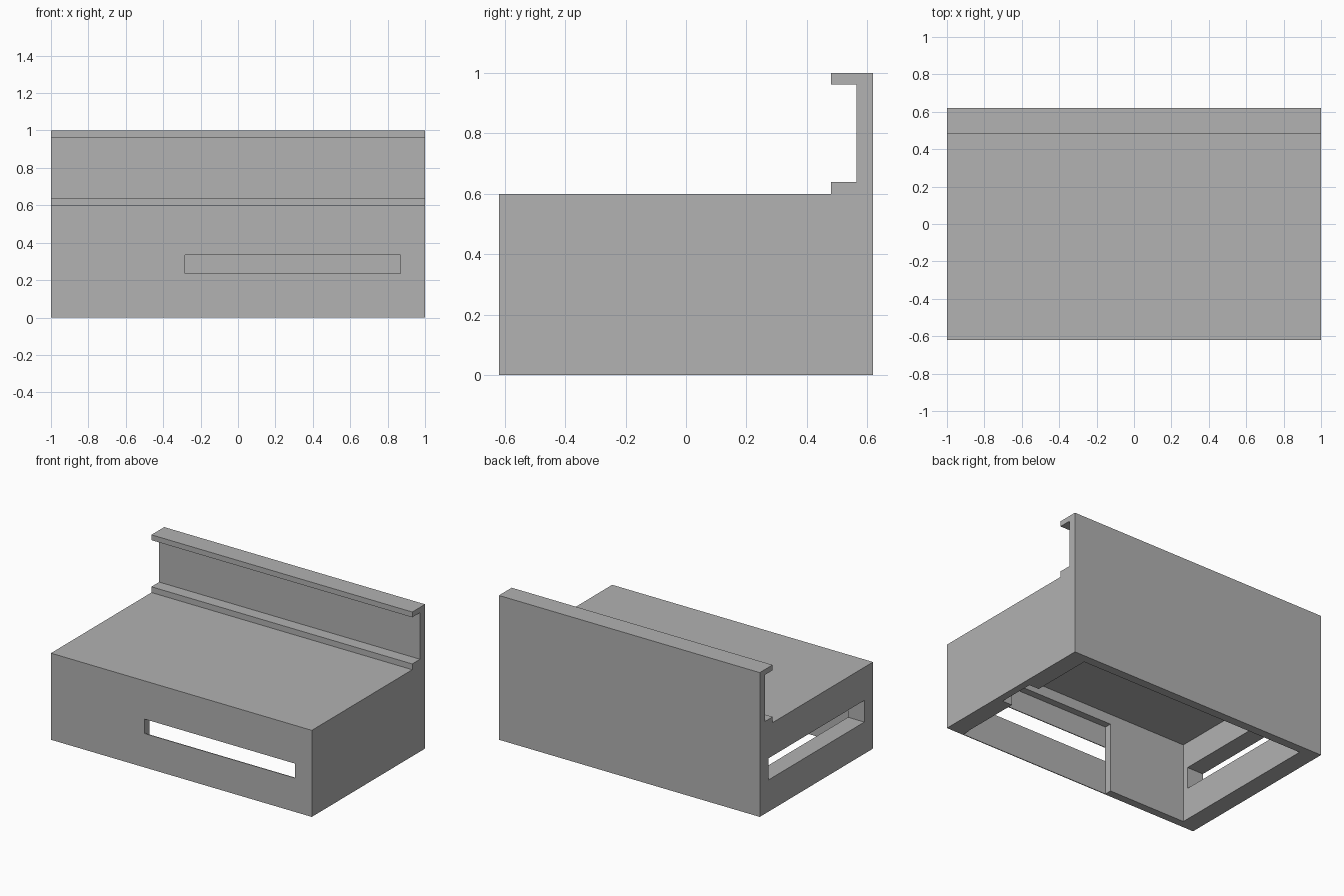
import bpy
import bmesh

cube = bpy.data.objects.get("Cube")
if cube:
    bpy.data.objects.remove(cube, do_unlink=True)

grey = bpy.data.materials.new("plain_grey")
grey.use_nodes = True
colour = (0.445, 0.445, 0.445, 1)
grey.diffuse_color = colour
grey.node_tree.nodes["Principled BSDF"].inputs["Base Color"].default_value = colour


def extrude_profile(name, profile, x0, x1):
    """Extrude a closed (y, z) outline along x."""
    bm = bmesh.new()
    face = bm.faces.new([bm.verts.new((x0, y, z)) for y, z in profile])
    moved = bmesh.ops.extrude_face_region(bm, geom=[face])["geom"]
    verts = [v for v in moved if isinstance(v, bmesh.types.BMVert)]
    bmesh.ops.translate(bm, verts=verts, vec=(x1 - x0, 0, 0))
    bmesh.ops.recalc_face_normals(bm, faces=bm.faces)
    mesh = bpy.data.meshes.new(name)
    bm.to_mesh(mesh)
    bm.free()
    mesh.materials.append(grey)
    obj = bpy.data.objects.new(name, mesh)
    bpy.context.collection.objects.link(obj)
    return obj


def cut_box(target, name, xs, ys, zs):
    """Subtract a box given by its x, y and z ranges."""
    outline = [(ys[0], zs[0]), (ys[1], zs[0]), (ys[1], zs[1]), (ys[0], zs[1])]
    cutter = extrude_profile(name, outline, *xs)
    cutter.hide_render = True
    mod = target.modifiers.new(name, "BOOLEAN")
    mod.operation = "DIFFERENCE"
    mod.solver = "EXACT"
    mod.object = cutter
    bpy.context.view_layer.objects.active = target
    bpy.ops.object.modifier_apply(modifier=name)
    bpy.data.objects.remove(cutter, do_unlink=True)


# Box with a channelled back wall
FRONT, BACK, LIP, WALL = -0.62, 0.62, 0.48, 0.565
housing = extrude_profile("housing", [
    (FRONT, 0), (BACK, 0), (BACK, 1), (LIP, 1), (LIP, 0.963),
    (WALL, 0.963), (WALL, 0.64), (LIP, 0.64), (LIP, 0.6), (FRONT, 0.6)], -1, 1)

# Hollow interior, open underneath
cut_box(housing, "interior", (-0.875, 0.875), (-0.565, 0.56), (-0.1, 0.55))
# Thinned front panel and its slot
cut_box(housing, "front_recess", (-0.283, 0.87), (-0.614, -0.5), (-0.1, 0.48))
cut_box(housing, "front_slot", (-0.283, 0.87), (-0.7, -0.5), (0.235, 0.335))
# Long slot through the right wall
cut_box(housing, "side_slot", (-1.1, -0.8), (-0.525, 0.525), (0.22, 0.37))
# Small notch inside the left wall
cut_box(housing, "inner_notch", (0.8, 0.95), (-0.14, 0.12), (-0.1, 0.07))
